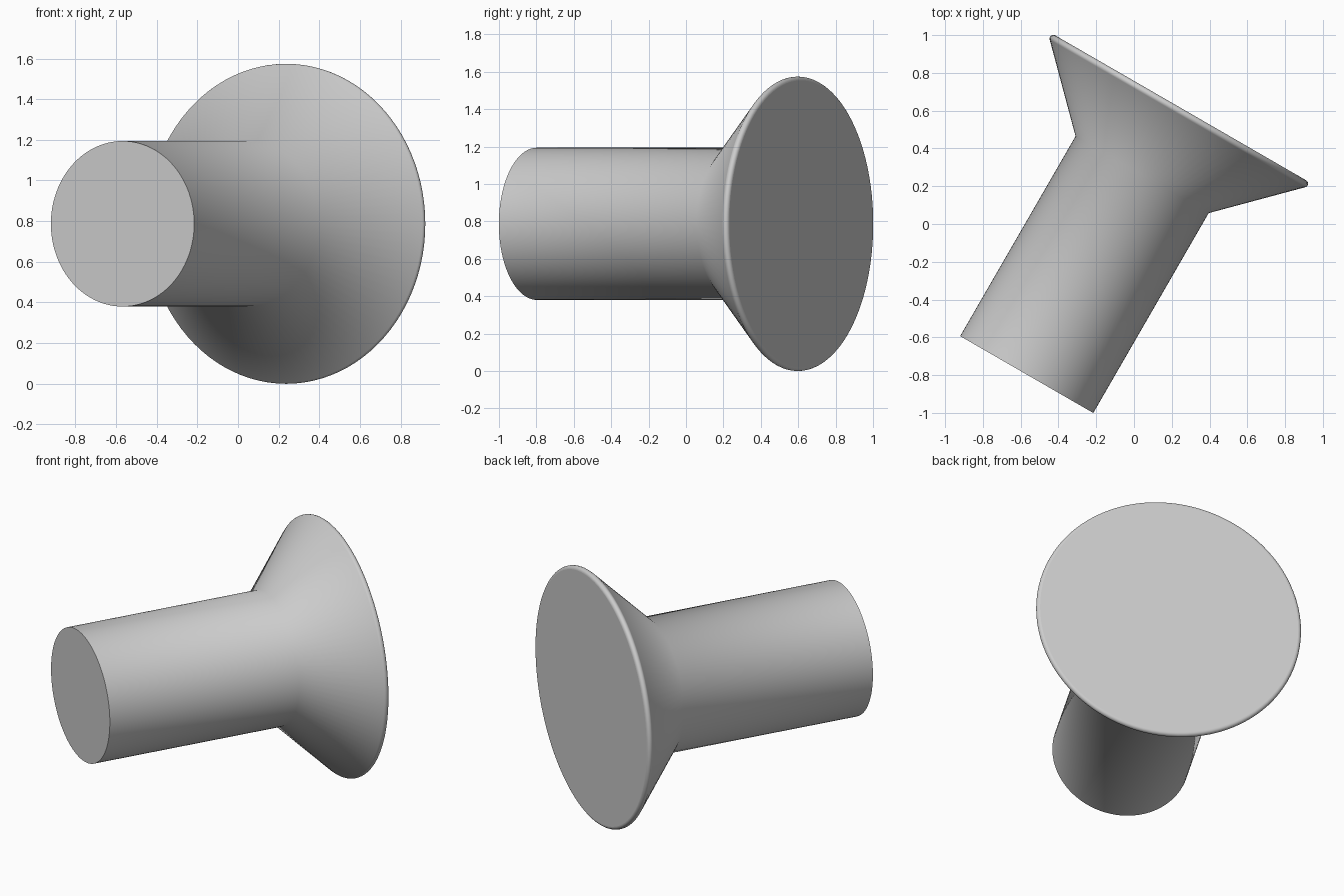
import bpy, bmesh, math
from mathutils import Vector, Matrix

if "Cube" in bpy.data.objects:
    bpy.data.objects.remove(bpy.data.objects["Cube"], do_unlink=True)

SEGMENTS = 96
SHAFT_R, SHAFT_LEN = 0.407, 1.222
HEAD_R, FILLET = 0.787, 0.02

grey = bpy.data.materials.new("light grey")
grey.use_nodes = True
colour = (0.6, 0.6, 0.6, 1)
grey.diffuse_color = colour
grey.node_tree.nodes["Principled BSDF"].inputs["Base Color"].default_value = colour

# Profile as (radius, distance along axis): shaft, 45 degree cone, rounded rim
rim_r = HEAD_R - FILLET
rim_t = rim_r + SHAFT_LEN - SHAFT_R + FILLET * math.sqrt(2)
profile = [(SHAFT_R, 0), (SHAFT_R, SHAFT_LEN)]
for i in range(10):
    a = math.radians(-45 + 15 * i)
    profile.append((rim_r + FILLET * math.cos(a), rim_t + FILLET * math.sin(a)))

# Lathe the profile around local z and close both ends with flat discs
bm = bmesh.new()
rings = []
for r, t in profile:
    ring = []
    for k in range(SEGMENTS):
        a = math.tau * k / SEGMENTS
        ring.append(bm.verts.new((r * math.cos(a), r * math.sin(a), t)))
    rings.append(ring)
for low, high in zip(rings, rings[1:]):
    for k in range(SEGMENTS):
        n = (k + 1) % SEGMENTS
        bm.faces.new((low[k], low[n], high[n], high[k]))
caps = [bm.faces.new(rings[0][::-1]), bm.faces.new(rings[-1])]
for face in bm.faces:
    face.smooth = face not in caps
for edge in bm.edges:
    edge.smooth = edge.calc_face_angle(0) < math.radians(30)

# Lay the part down, turned 30 degrees from the y axis
axis = Vector((math.sin(math.radians(30)), math.cos(math.radians(30)), 0))
turn = axis.to_track_quat("Z", "Y").to_matrix().to_4x4()
bm.transform(Matrix.Translation((-0.568, -0.797, HEAD_R)) @ turn)

mesh = bpy.data.meshes.new("countersunk_pin")
bm.to_mesh(mesh)
bm.free()
mesh.materials.append(grey)
pin = bpy.data.objects.new("countersunk_pin", mesh)
bpy.context.collection.objects.link(pin)
